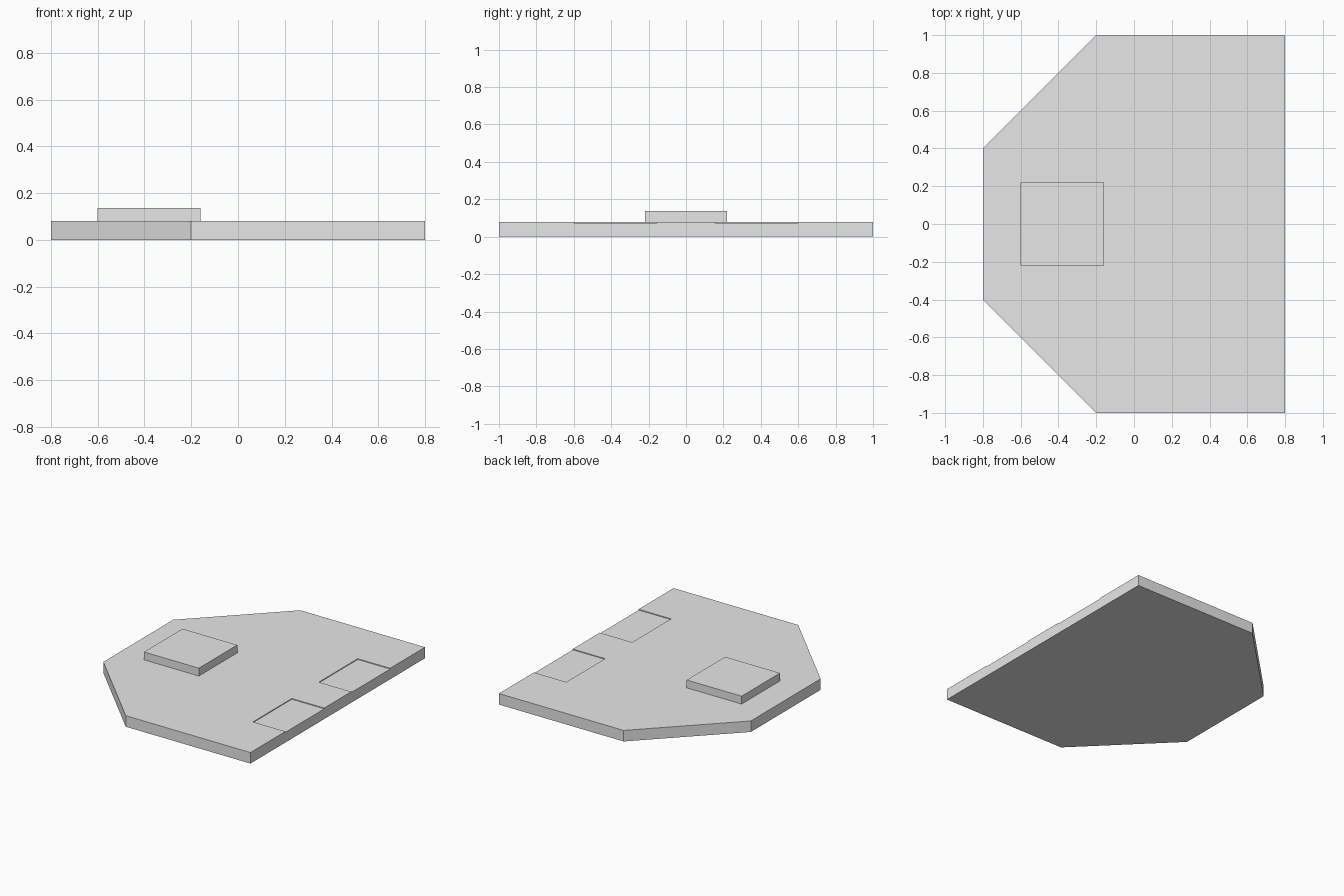
import bpy
import bmesh

default = bpy.data.objects.get("Cube")
if default:
    bpy.data.objects.remove(default, do_unlink=True)

# Single plain grey
grey = bpy.data.materials.new("light_grey")
grey.use_nodes = True
colour = (0.8, 0.8, 0.8, 1)
grey.diffuse_color = colour
grey.node_tree.nodes["Principled BSDF"].inputs["Base Color"].default_value = colour


def prism(name, outline, bottom, top):
    """Extrude a flat outline upwards into a solid."""
    bm = bmesh.new()
    face = bm.faces.new([bm.verts.new((x, y, bottom)) for x, y in outline])
    up = bmesh.ops.extrude_face_region(bm, geom=[face])
    verts = [v for v in up["geom"] if isinstance(v, bmesh.types.BMVert)]
    bmesh.ops.translate(bm, verts=verts, vec=(0, 0, top - bottom))
    bmesh.ops.recalc_face_normals(bm, faces=bm.faces)
    mesh = bpy.data.meshes.new(name)
    bm.to_mesh(mesh)
    bm.free()
    mesh.materials.append(grey)
    obj = bpy.data.objects.new(name, mesh)
    bpy.context.collection.objects.link(obj)
    return obj


def rectangle(x0, x1, y0, y1):
    return [(x0, y0), (x1, y0), (x1, y1), (x0, y1)]


# Base plate with two chamfered corners
half = [(0.8, -1), (-0.2, -1), (-0.8, -0.4)]
outline = half + [(x, -y) for x, y in reversed(half)]
plate = prism("base_plate", outline, 0, 0.08)

# Shallow recesses open to the long straight edge
for side in (-1, 1):
    y0, y1 = sorted((side * 0.155, side * 0.6))
    cutter = prism("recess_cutter", rectangle(0.54, 0.9, y0, y1), 0.074, 0.2)
    cutter.hide_render = True
    cut = plate.modifiers.new("recess", 'BOOLEAN')
    cut.operation = 'DIFFERENCE'
    cut.solver = 'EXACT'
    cut.object = cutter
    bpy.context.view_layer.objects.active = plate
    bpy.ops.object.modifier_apply(modifier=cut.name)
    bpy.data.objects.remove(cutter, do_unlink=True)

# Raised square pad
prism("raised_pad", rectangle(-0.6, -0.16, -0.22, 0.22), 0.08, 0.137)
